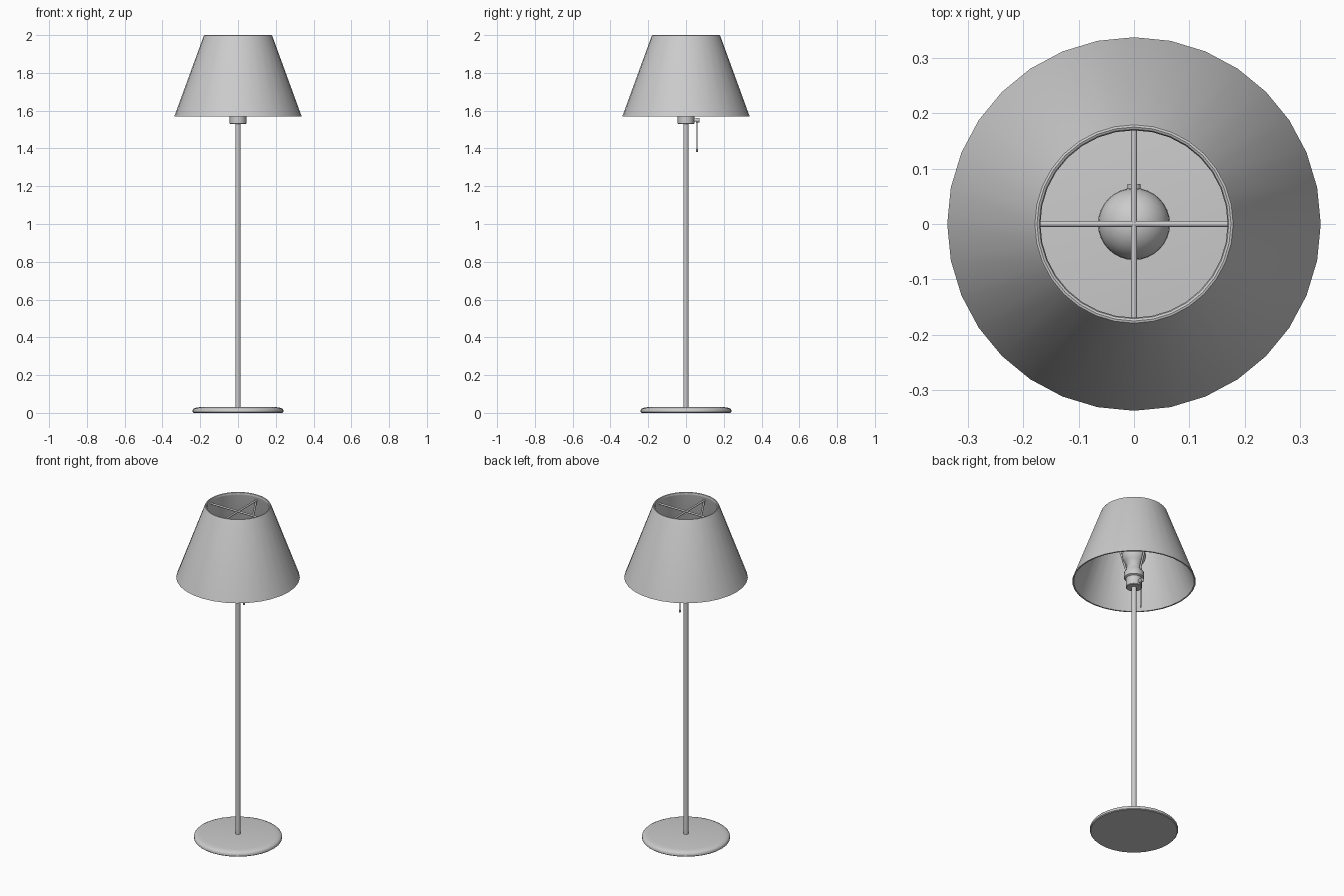
import bpy, bmesh, math
from mathutils import Vector

if "Cube" in bpy.data.objects:
    bpy.data.objects.remove(bpy.data.objects["Cube"])

grey = bpy.data.materials.new("soft grey")
grey.diffuse_color = (0.6, 0.6, 0.6, 1)
grey.use_nodes = True
grey.node_tree.nodes["Principled BSDF"].inputs["Base Color"].default_value = grey.diffuse_color


def finish(name, bm):
    bmesh.ops.recalc_face_normals(bm, faces=bm.faces)
    mesh = bpy.data.meshes.new(name)
    bm.to_mesh(mesh)
    bm.free()
    mesh.materials.append(grey)
    ob = bpy.data.objects.new(name, mesh)
    bpy.context.collection.objects.link(ob)
    bpy.ops.object.select_all(action='DESELECT')
    ob.select_set(True)
    bpy.context.view_layer.objects.active = ob
    bpy.ops.object.shade_smooth_by_angle(angle=math.radians(40))
    return ob


def lathe(name, profile, sides=32, closed=False):
    """Spin (radius, z) points around the z axis."""
    bm = bmesh.new()
    verts = [bm.verts.new((r, 0, z)) for r, z in profile]
    pairs = list(zip(verts, verts[1:]))
    if closed:
        pairs.append((verts[-1], verts[0]))
    edges = [bm.edges.new(p) for p in pairs]
    bmesh.ops.spin(bm, geom=verts + edges, cent=(0, 0, 0), axis=(0, 0, 1),
                   angle=math.tau, steps=sides, use_duplicate=False)
    bmesh.ops.remove_doubles(bm, verts=bm.verts, dist=1e-5)
    return finish(name, bm)


def rod(name, a, b, radius, sides=12):
    """Capped cylinder from a to b."""
    a, b = Vector(a), Vector(b)
    bm = bmesh.new()
    bmesh.ops.create_cone(bm, cap_ends=True, segments=sides, radius1=radius,
                          radius2=radius, depth=(b - a).length)
    bmesh.ops.rotate(bm, verts=bm.verts,
                     matrix=Vector((0, 0, 1)).rotation_difference(b - a).to_matrix())
    bmesh.ops.translate(bm, verts=bm.verts, vec=(a + b) / 2)
    return finish(name, bm)


# Round foot with a softened upper edge
lathe("base", [(0, 0), (0.236, 0), (0.24, 0.004), (0.24, 0.016), (0.235, 0.022),
               (0.224, 0.027), (0.205, 0.03), (0, 0.03)])

# Upright pole
rod("pole", (0, 0, 0.028), (0, 0, 1.54), 0.014, 16)

# Lamp holder: cup and collar
lathe("socket", [(0, 1.53), (0.041, 1.53), (0.044, 1.533), (0.044, 1.585),
                 (0.054, 1.59), (0.054, 1.625), (0.046, 1.635), (0.04, 1.66), (0, 1.66)])

# Bulb: neck running into a globe
globe = [(0.065 * math.cos(t), 1.73 + 0.065 * math.sin(t))
         for t in [math.radians(-40 + 13 * i) for i in range(10)]]
lathe("bulb", [(0, 1.64), (0.036, 1.64), (0.038, 1.665)] + globe + [(0, 1.795)])

# Tapered shade, thin wall with rounded upper rim
lathe("shade", [(0.337, 1.57), (0.182, 1.994), (0.179, 1.999), (0.175, 2.0),
                (0.171, 1.998), (0.169, 1.993), (0.169, 1.985), (0.329, 1.57)], closed=True)

# Wire cross near the top, with struts down to the holder
rod("cross_wire_x", (-0.176, 0, 1.965), (0.176, 0, 1.965), 0.0055)
rod("cross_wire_y", (0, -0.176, 1.965), (0, 0.176, 1.965), 0.0055)
for side, label in ((-1, "front"), (1, "back")):
    rod(label + "_strut", (0, side * 0.045, 1.61), (0, side * 0.172, 1.962), 0.0055)

# Pull switch behind the holder
rod("switch_stub", (0, 0.03, 1.55), (0, 0.058, 1.55), 0.008)
rod("switch_knob", (0, 0.052, 1.55), (0, 0.072, 1.55), 0.012, 16)
rod("pull_cord", (0, 0.058, 1.385), (0, 0.058, 1.55), 0.003, 8)
lathe("cord_bead", [(0, 1.38), (0.005, 1.382), (0.005, 1.395), (0, 1.4)], 12).location.y = 0.058
